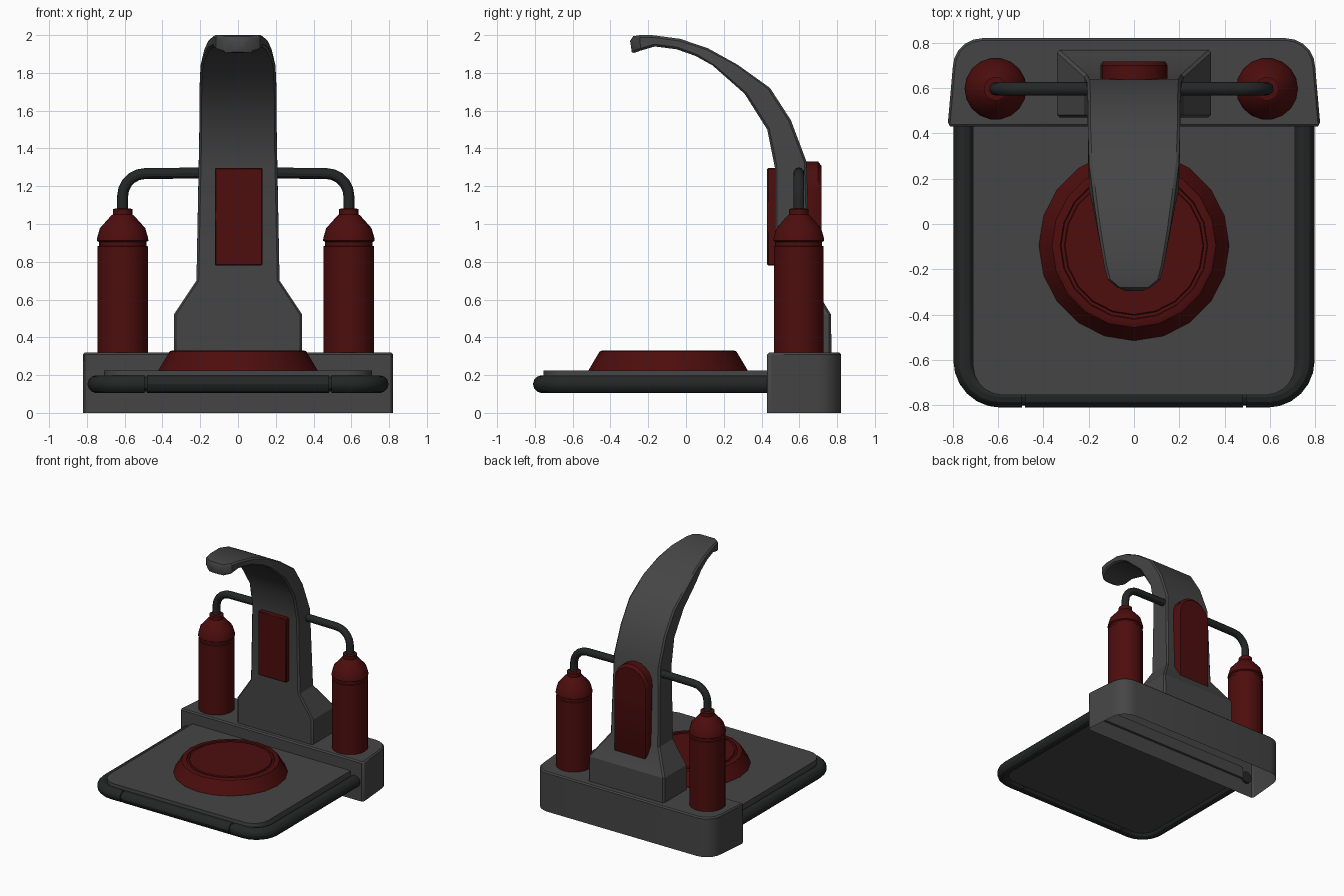
import bpy, bmesh, math
from mathutils import Vector as V

if "Cube" in bpy.data.objects:
    bpy.data.objects.remove(bpy.data.objects["Cube"])


def material(name, rgb):
    m = bpy.data.materials.new(name)
    m.diffuse_color = (*rgb, 1)
    m.use_nodes = True
    m.node_tree.nodes["Principled BSDF"].inputs["Base Color"].default_value = m.diffuse_color
    return m


GREY = material("dark grey", (0.060, 0.060, 0.060))
RED = material("deep red", (0.075, 0.004, 0.004))
BLACK = material("charcoal rubber", (0.018, 0.019, 0.019))


def loft(name, rings, mat, start=True, end=True, bevel=0, smooth=30):
    """Skin a list of equal-length point rings, with optional end caps."""
    bm = bmesh.new()
    rows = [[bm.verts.new(p) for p in r] for r in rings]
    n = len(rows[0])
    for a, b in zip(rows, rows[1:]):
        for i in range(n):
            bm.faces.new((a[i], a[(i + 1) % n], b[(i + 1) % n], b[i]))
    if start:
        bm.faces.new(rows[0][::-1])
    if end:
        bm.faces.new(rows[-1])
    if start and end:
        bmesh.ops.recalc_face_normals(bm, faces=bm.faces)
    me = bpy.data.meshes.new(name)
    bm.to_mesh(me)
    bm.free()
    me.materials.append(mat)
    ob = bpy.data.objects.new(name, me)
    bpy.context.collection.objects.link(ob)
    if bevel:
        mod = ob.modifiers.new("edge", 'BEVEL')
        mod.width, mod.segments, mod.angle_limit = bevel, 1, math.radians(50)
    bpy.ops.object.select_all(action='DESELECT')
    ob.select_set(True)
    bpy.context.view_layer.objects.active = ob
    bpy.ops.object.shade_smooth_by_angle(angle=math.radians(smooth))
    return ob


def arc(cx, cy, r, a0, a1, n):
    return [(cx + r * math.cos(math.radians(a0 + (a1 - a0) * i / n)),
             cy + r * math.sin(math.radians(a0 + (a1 - a0) * i / n))) for i in range(n + 1)]


def prism(name, pts, z0, z1, mat, **kw):
    return loft(name, [[(x, y, z) for x, y in pts] for z in (z0, z1)], mat, **kw)


def lathe(name, cx, cy, profile, sides, mat):
    return loft(name, [[(cx + r * math.cos(math.tau * i / sides), cy + r * math.sin(math.tau * i / sides), z)
                        for i in range(sides)] for r, z in profile], mat)


def tube(name, path, r, normal, mat, sides=12):
    path, normal, rings = [V(p) for p in path], V(normal), []
    for i, p in enumerate(path):
        d0 = (p - path[max(i - 1, 0)]).normalized()
        d1 = (path[min(i + 1, len(path) - 1)] - p).normalized()
        side = (d0 + d1).normalized().cross(normal)
        rings.append([p + r * (math.cos(math.tau * k / sides) * normal + math.sin(math.tau * k / sides) * side)
                      for k in range(sides)])
    return loft(name, rings, mat)


# Rear base block: hollow underneath, rounded back corners
back = arc(0.67, 0.69, 0.13, 0, 90, 5)
block = [(0.81, 0.43), (0.822, 0.44)] + back
block = block + [(-x, y) for x, y in reversed(block)]
prism("base_block", block, 0, 0.32, GREY, start=False, bevel=0.01)

# Bed plate with rounded front corners
front = arc(0.58, -0.625, 0.13, 0, -90, 5)
bed = [(0.71, 0.45)] + front
bed = [(-x, y) for x, y in bed] + bed[::-1]
prism("bed_plate", bed, 0.13, 0.225, GREY)

# Tubular bumper in three segments with narrow joints
RZ = 0.152
for s, side in ((-1, "left"), (1, "right")):
    path = [(0.75, 0.45)] + arc(0.59, -0.603, 0.16, 0, -90, 6) + [(0.495, -0.763)]
    tube("bumper_" + side, [(s * x, y, RZ) for x, y in path], 0.047, (0, 0, 1), BLACK)
tube("bumper_front", [(-0.482, -0.763, RZ), (0.482, -0.763, RZ)], 0.047, (0, 0, 1), BLACK)
tube("bumper_core", [(-0.55, -0.763, RZ), (0.55, -0.763, RZ)], 0.038, (0, 0, 1), BLACK)

# Round pad with a shallow ring groove
lathe("round_pad", 0, -0.095,
      [(0.42, 0.22), (0.42, 0.228), (0.362, 0.325), (0.35, 0.33), (0.326, 0.33), (0.322, 0.322),
       (0.308, 0.322), (0.304, 0.33)], 20, RED)

# Tower: pedestal, column and forward-curving arm (inner y,z, outer y,z, half width)
sections = [
    (0.47, 0.31, 0.77, 0.31, 0.34), (0.47, 0.52, 0.768, 0.52, 0.34),
    (0.47, 0.70, 0.66, 0.70, 0.22), (0.47, 1.30, 0.638, 1.33, 0.208),
    (0.43, 1.50, 0.555, 1.55, 0.204), (0.31, 1.69, 0.445, 1.72, 0.204),
    (0.14, 1.84, 0.275, 1.842, 0.198), (0.05, 1.89, 0.117, 1.93, 0.178),
    (-0.05, 1.925, -0.03, 1.98, 0.158), (-0.165, 1.94, -0.18, 2.0, 0.133),
    (-0.24, 1.918, -0.245, 2.0, 0.117), (-0.275, 1.906, -0.28, 1.994, 0.075),
    (-0.287, 1.91, -0.296, 1.97, 0.04)]
rings = []
for yi, zi, yo, zo, w in sections:
    a, b = V((0, yi, zi)), V((0, yo, zo))
    c = 0.012
    d = (b - a).normalized() * c
    half = [(w - c, a), (w, a + d), (w, b - d), (w - c, b)]
    rings.append([p + V((x, 0, 0)) for x, p in half] + [p - V((x, 0, 0)) for x, p in half[::-1]])
loft("tower_arm", rings, GREY)

# Front panel
prism("front_panel", [(-0.123, 0.43), (0.13, 0.43), (0.13, 0.49), (-0.123, 0.49)], 0.78, 1.297, RED, bevel=0.006)

# Back panel with arched top
outline = [(-0.148, 0.53), (0.148, 0.53)] + arc(0, 1.182, 0.148, 0, 180, 10)
loft("back_panel", [[(x * k, y, 1.0 + (z - 1.0) * k) for x, z in outline]
                    for y, k in ((0.60, 1), (0.70, 1), (0.718, 0.93))], RED)

# Gas tanks, either side of the tower
tank = [(0.134, 0.30), (0.134, 0.882), (0.126, 0.884), (0.126, 0.905), (0.137, 0.912), (0.134, 0.93),
        (0.12, 0.978), (0.06, 1.045), (0.052, 1.05), (0.052, 1.08), (0.03, 1.082)]
TY, XL, XR = 0.597, -0.611, 0.587
for name, x in (("left_tank", XL), ("right_tank", XR)):
    lathe(name, x, TY, tank, 18, RED)

# Hose joining both tanks through the tower
bend, top = 0.12, 1.267
for name, x, s in (("left_hose", XL, 1), ("right_hose", XR, -1)):
    curve = arc(bend, top - bend, bend, 180, 90, 5)
    pts = [(x, TY, 1.06)] + [(x + s * u, TY, z) for u, z in curve] + [(0, TY, top + 0.005)]
    tube(name, pts, 0.029, (0, 1, 0), BLACK)
